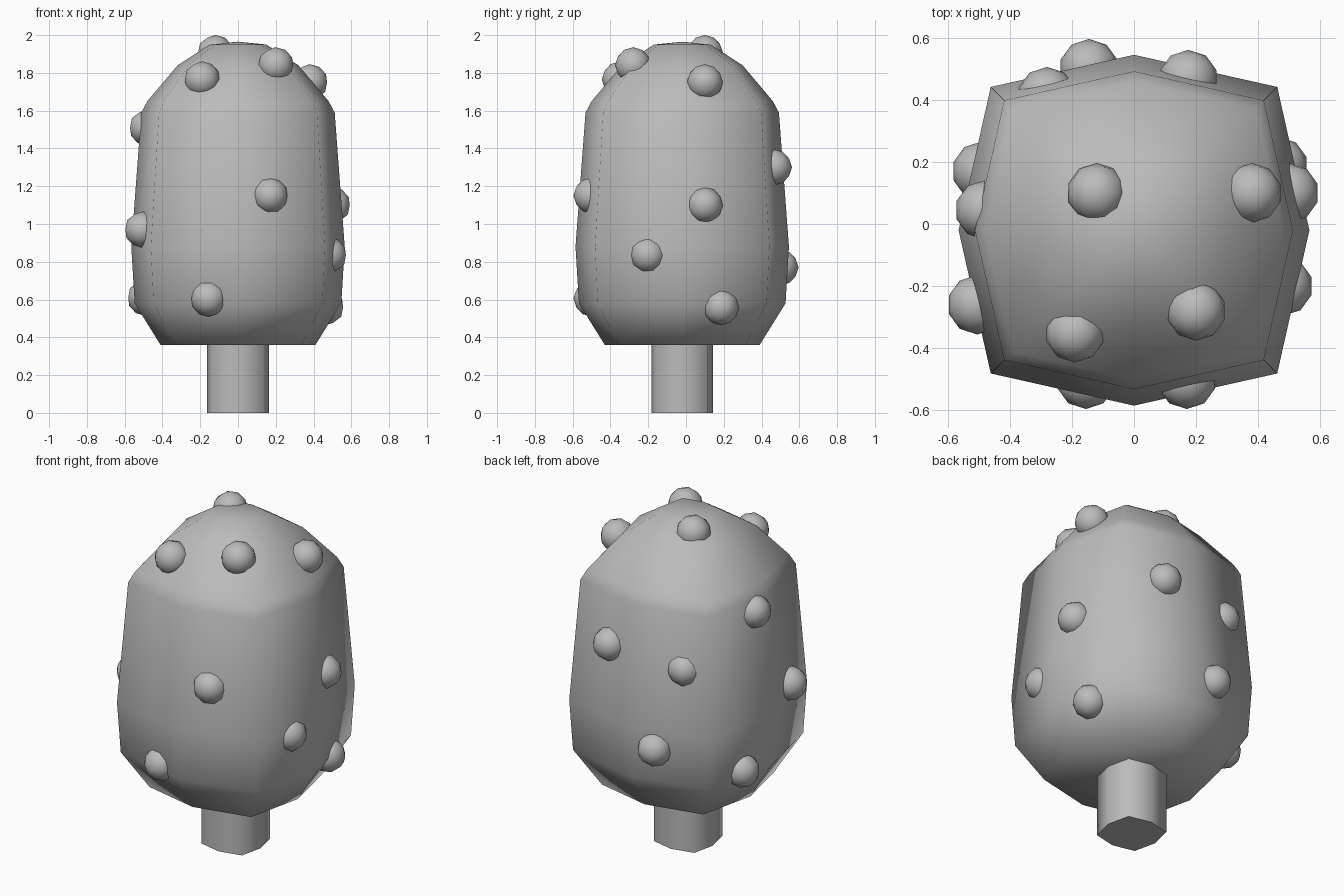
import bpy
import bmesh
import math

cube = bpy.data.objects.get("Cube")
if cube:
    bpy.data.objects.remove(cube)

CENTRE_Y = -0.02  # the body and stem sit slightly forward

grey = bpy.data.materials.new("plain_grey")
grey.use_nodes = True
GREY = (0.5, 0.5, 0.5, 1)
grey.diffuse_color = GREY
grey.node_tree.nodes["Principled BSDF"].inputs["Base Color"].default_value = GREY


def add_object(name, bm, sharp_angle=180):
    """Turn a bmesh into a smooth grey object, sharp above the given angle."""
    bmesh.ops.recalc_face_normals(bm, faces=bm.faces)
    mesh = bpy.data.meshes.new(name)
    bm.to_mesh(mesh)
    bm.free()
    mesh.materials.append(grey)
    obj = bpy.data.objects.new(name, mesh)
    bpy.context.collection.objects.link(obj)
    bpy.ops.object.select_all(action="DESELECT")
    obj.select_set(True)
    bpy.context.view_layer.objects.active = obj
    bpy.ops.object.shade_smooth_by_angle(angle=math.radians(sharp_angle))
    return obj


def octagon_ring(bm, radius, z):
    """Bulging square: side middles at radius, corners a little further out."""
    verts = []
    for i in range(8):
        a = i * math.pi / 4
        r = radius * (1.155 if i % 2 else 1)
        verts.append(bm.verts.new((r * math.cos(a), CENTRE_Y + r * math.sin(a), z)))
    return verts


def loft(profile, apex=None):
    """Stack octagon rings with a flat base and a flat or pointed top."""
    bm = bmesh.new()
    rings = [octagon_ring(bm, r, z) for r, z in profile]
    for low, high in zip(rings, rings[1:]):
        for i in range(8):
            j = (i + 1) % 8
            bm.faces.new((low[i], low[j], high[j], high[i]))
    bm.faces.new(rings[0][::-1])
    if apex:
        tip = bm.verts.new((0, CENTRE_Y, apex))
        for i in range(8):
            bm.faces.new((rings[-1][i], rings[-1][(i + 1) % 8], tip))
    else:
        bm.faces.new(rings[-1])
    return bm


# Body: tapered block with a domed top
add_object("body", loft([(0.41, 0.36), (0.547, 0.58), (0.565, 0.88), (0.512, 1.59),
                         (0.48, 1.65), (0.32, 1.84), (0.15, 1.95)], apex=1.965))

# Stem below the body
add_object("stem", loft([(0.163, 0), (0.163, 0.4)]), sharp_angle=75)

# Round bumps scattered over every side
BUMPS = {
    "front": [(0.17, -0.5, 1.15), (-0.155, -0.5, 0.605),
              (-0.19, -0.35, 1.765), (0.2, -0.28, 1.84)],
    "left": [(0.38, 0.1, 1.75), (0.5, 0.1, 1.1), (0.48, -0.2, 0.835), (0.465, 0.185, 0.56)],
    "right": [(-0.48, 0.045, 1.51), (-0.505, -0.26, 0.97), (-0.49, 0.17, 0.61)],
    "back": [(0.175, 0.465, 1.3), (-0.28, 0.41, 1.25), (-0.145, 0.5, 0.77)],
    "top": [(-0.12, 0.1, 1.905)],
}
for side, places in BUMPS.items():
    for number, place in enumerate(places, 1):
        bm = bmesh.new()
        bmesh.ops.create_icosphere(bm, subdivisions=2, radius=0.096)
        add_object(f"{side}_bump_{number}", bm).location = place
